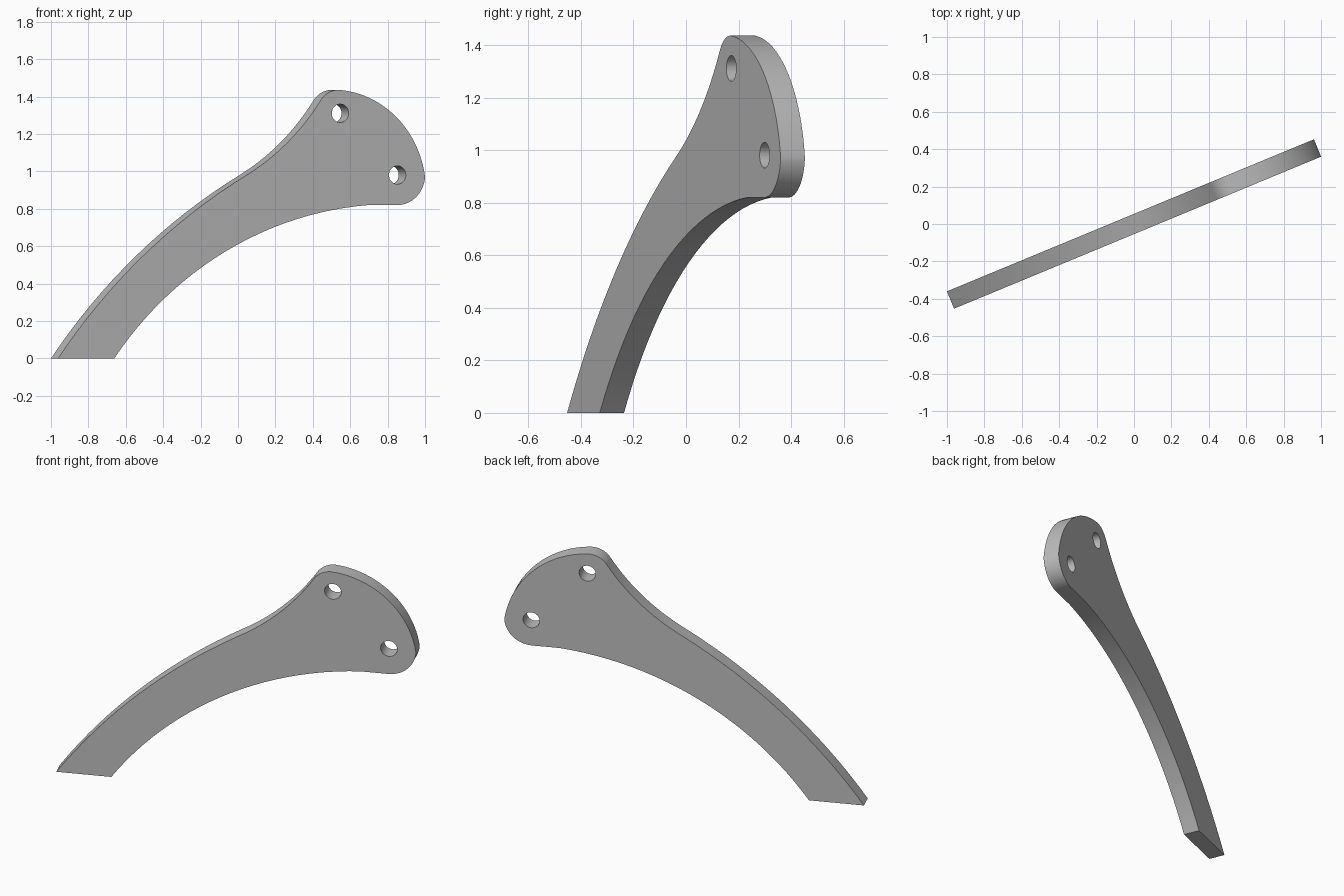
import bpy
import bmesh
from math import radians, atan2, cos, sin, pi, hypot, tau
from mathutils import Matrix

THICKNESS = 0.1
TURN = radians(22.5)

default = bpy.data.objects.get("Cube")
if default:
    bpy.data.objects.remove(default, do_unlink=True)


def arc(a, b, c, steps=16):
    """Points on the circle from a through b to c, leaving out c."""
    (ax, ay), (bx, by), (cx, cy) = a, b, c
    d = 2 * (ax * (by - cy) + bx * (cy - ay) + cx * (ay - by))
    sa, sb, sc = ax * ax + ay * ay, bx * bx + by * by, cx * cx + cy * cy
    ox = (sa * (by - cy) + sb * (cy - ay) + sc * (ay - by)) / d
    oy = (sa * (cx - bx) + sb * (ax - cx) + sc * (bx - ax)) / d
    radius = hypot(ax - ox, ay - oy)
    start = atan2(ay - oy, ax - ox)
    sweep = (atan2(cy - oy, cx - ox) - start + pi) % tau - pi
    return [(ox + radius * cos(start + sweep * i / steps),
             oy + radius * sin(start + sweep * i / steps)) for i in range(steps)]


def make_object(name, bm):
    bmesh.ops.recalc_face_normals(bm, faces=bm.faces)
    mesh = bpy.data.meshes.new(name)
    bm.to_mesh(mesh)
    bm.free()
    obj = bpy.data.objects.new(name, mesh)
    bpy.context.collection.objects.link(obj)
    return obj


# Flat grey finish
grey = bpy.data.materials.new("plain grey")
grey.use_nodes = True
colour = (0.5, 0.5, 0.5, 1)
grey.diffuse_color = colour
grey.node_tree.nodes["Principled BSDF"].inputs["Base Color"].default_value = colour

# Outline of the curved arm and its rounded head, joined from arcs
toe, neck = (-1.062, 0), (0.02, 0.975)
shoulder, crown = (0.455, 1.376), (0.565, 1.436)
nose, chin = (1.062, 0.97), (0.902, 0.82)
throat, heel = (0.732, 0.82), (-0.737, 0)
outline = (arc(toe, (-0.402, 0.69), neck)
           + arc(neck, (0.261, 1.15), shoulder)
           + arc(shoulder, (0.503, 1.421), crown)
           + arc(crown, (0.907, 1.28), nose, 24)
           + arc(nose, (1.015, 0.868), chin)
           + [chin]
           + arc(throat, (0, 0.621), heel, 24)
           + [heel])

# Plate: the outline extruded through its thickness
bm = bmesh.new()
front = bm.faces.new([bm.verts.new((u, -THICKNESS / 2, z)) for u, z in outline])
side = bmesh.ops.extrude_face_region(bm, geom=[front], use_keep_orig=True)
moved = [v for v in side["geom"] if isinstance(v, bmesh.types.BMVert)]
bmesh.ops.translate(bm, verts=moved, vec=(0, THICKNESS, 0))
plate = make_object("curved_bracket_plate", bm)
plate.data.materials.append(grey)

# Two bolt holes through the head
bm = bmesh.new()
for u, z in ((0.571, 1.311), (0.902, 0.981)):
    place = Matrix.Translation((u, 0, z)) @ Matrix.Rotation(pi / 2, 4, "X")
    bmesh.ops.create_cone(bm, cap_ends=True, segments=40, radius1=0.049,
                          radius2=0.049, depth=THICKNESS * 3, matrix=place)
cutter = make_object("bolt_hole_cutter", bm)
cutter.hide_render = True
cutter.data.materials.append(grey)

holes = plate.modifiers.new("bolt holes", "BOOLEAN")
holes.object = cutter
holes.operation = "DIFFERENCE"
holes.solver = "EXACT"
bpy.ops.object.select_all(action="DESELECT")
plate.select_set(True)
bpy.context.view_layer.objects.active = plate
bpy.ops.object.modifier_apply(modifier=holes.name)
bpy.data.objects.remove(cutter, do_unlink=True)

# Smooth rims with crisp edges, then turn the plate on the ground
bpy.ops.object.shade_smooth_by_angle(angle=radians(30))
plate.rotation_euler.z = TURN
